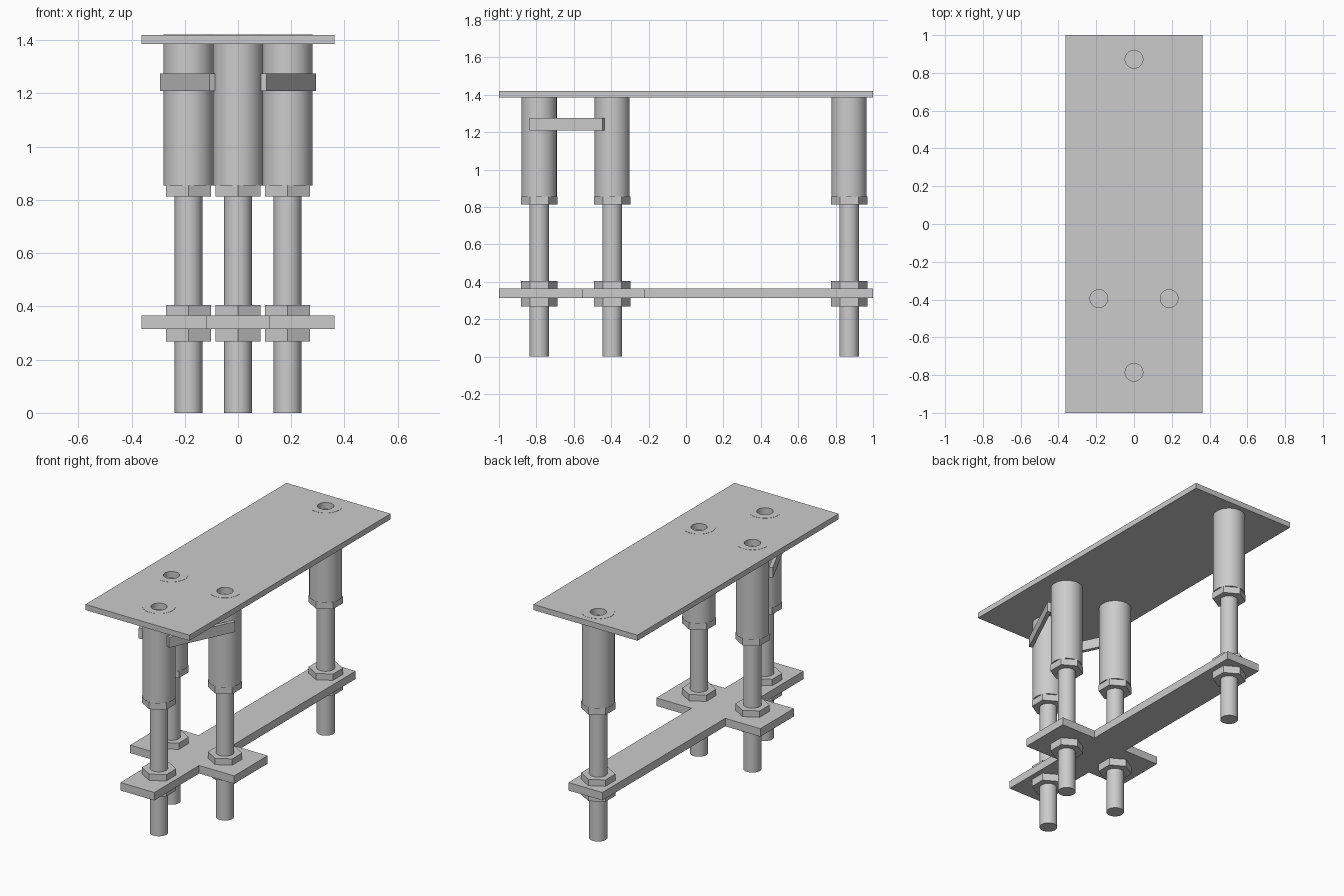
import bpy, bmesh, math
from mathutils import Vector

cube = bpy.data.objects.get("Cube")
if cube:
    bpy.data.objects.remove(cube, do_unlink=True)

steel = bpy.data.materials.new("light_grey_steel")
steel.use_nodes = True
GREY = (0.6, 0.6, 0.6, 1)
steel.diffuse_color = GREY
steel.node_tree.nodes["Principled BSDF"].inputs["Base Color"].default_value = GREY

POSTS = {"front": (0, -0.785), "left": (0.186, -0.395),
         "right": (-0.186, -0.395), "back": (0, 0.872)}
TOP = 1.42


def finish(bm, name, smooth=False):
    bmesh.ops.recalc_face_normals(bm, faces=bm.faces)
    mesh = bpy.data.meshes.new(name)
    bm.to_mesh(mesh)
    bm.free()
    mesh.materials.append(steel)
    obj = bpy.data.objects.new(name, mesh)
    bpy.context.collection.objects.link(obj)
    if smooth:
        bpy.ops.object.select_all(action='DESELECT')
        obj.select_set(True)
        bpy.context.view_layer.objects.active = obj
        bpy.ops.object.shade_smooth_by_angle(angle=math.radians(30))
    return obj


def prism(name, outline, z0, z1):
    """Extrude a flat outline from z0 up to z1."""
    bm = bmesh.new()
    face = bm.faces.new([bm.verts.new((x, y, z0)) for x, y in outline])
    ext = bmesh.ops.extrude_face_region(bm, geom=[face])
    verts = [g for g in ext["geom"] if isinstance(g, bmesh.types.BMVert)]
    bmesh.ops.translate(bm, verts=verts, vec=(0, 0, z1 - z0))
    return finish(bm, name)


def lathe(name, profile, centre, steps=40):
    """Turn an (r, z) profile about a vertical axis."""
    bm = bmesh.new()
    verts = [bm.verts.new((r, 0, z)) for r, z in profile]
    edges = [bm.edges.new(pair) for pair in zip(verts, verts[1:])]
    bmesh.ops.spin(bm, geom=verts + edges, axis=(0, 0, 1), cent=(0, 0, 0),
                   angle=math.tau, steps=steps, use_duplicate=False)
    bmesh.ops.remove_doubles(bm, verts=bm.verts, dist=0.0001)
    bmesh.ops.translate(bm, verts=bm.verts, vec=(*centre, 0))
    return finish(bm, name, True)


def hex_nut(name, centre, z0, z1, r=0.098):
    angles = [math.pi / 2 + i * math.pi / 3 for i in range(6)]
    prism(name, [(centre[0] + r * math.cos(a), centre[1] + r * math.sin(a))
                 for a in angles], z0, z1)


# Top plate, opened where the sleeves come through
top_plate = prism("top_plate", [(-0.362, -1), (0.362, -1), (0.362, 1), (-0.362, 1)],
                  1.385, TOP)
for side, centre in POSTS.items():
    cutter = lathe("hole_cutter", [(0, 1.3), (0.07, 1.3), (0.07, 1.5), (0, 1.5)], centre)
    cutter.hide_render = True
    mod = top_plate.modifiers.new("sleeve_hole", 'BOOLEAN')
    mod.operation = 'DIFFERENCE'
    mod.solver = 'EXACT'
    mod.object = cutter
    bpy.context.view_layer.objects.active = top_plate
    bpy.ops.object.modifier_apply(modifier=mod.name)
    bpy.data.objects.remove(cutter, do_unlink=True)

# Cross-shaped lower plate
half = [(0.118, -1), (0.118, -0.555), (0.362, -0.555),
        (0.362, -0.222), (0.118, -0.222), (0.118, 1)]
prism("lower_cross_plate", half + [(-x, y) for x, y in reversed(half)], 0.315, 0.365)

# Legs: bored sleeve, threaded rod and three nuts each
for side, centre in POSTS.items():
    lathe(side + "_sleeve", [(0, 0.855), (0.094, 0.855), (0.094, TOP + 0.001),
                             (0.047, TOP + 0.001), (0.047, 1.38), (0, 1.38)], centre)
    lathe(side + "_rod", [(0, 0), (0.052, 0), (0.052, 0.9), (0, 0.9)], centre)
    hex_nut(side + "_sleeve_nut", centre, 0.813, 0.856)
    hex_nut(side + "_upper_nut", centre, 0.365, 0.405)
    hex_nut(side + "_lower_nut", centre, 0.268, 0.315)

# Flat braces tangent to the front sleeve and each side sleeve
for side, sign in (("left", 1), ("right", -1)):
    a, b = Vector(POSTS["front"]), Vector(POSTS[side])
    along = (b - a).normalized()
    out = Vector((along.y, -along.x)) * sign
    near, far = out * 0.095, out * 0.118
    prism(side + "_brace", [a + near, b + near, b + far, a + far], 1.21, 1.275)
